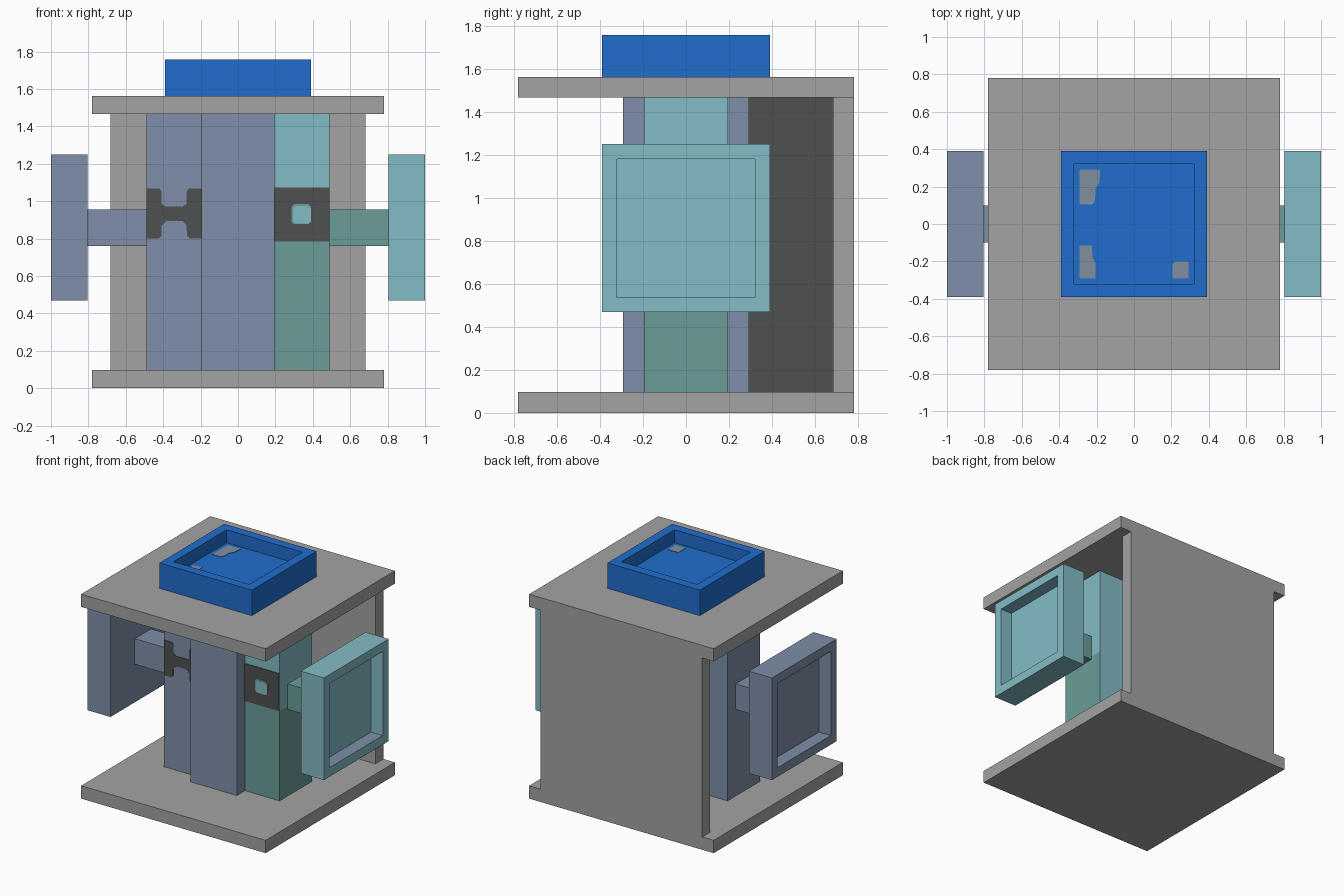
import bpy, bmesh
from mathutils import Vector

if "Cube" in bpy.data.objects:
    bpy.data.objects.remove(bpy.data.objects["Cube"])


def material(name, rgb):
    lin = [((c / 255 + 0.055) / 1.055) ** 2.4 for c in rgb] + [1.0]
    m = bpy.data.materials.new(name)
    m.use_nodes = True
    m.diffuse_color = lin
    m.node_tree.nodes["Principled BSDF"].inputs["Base Color"].default_value = lin
    return m


GREY = material("stone grey", (163, 163, 163))
SLATE = material("slate blue", (126, 143, 168))
TEAL = material("pale teal", (132, 188, 198))
SAGE = material("sage green", (107, 157, 152))
DARK = material("charcoal", (78, 81, 80))
BLUE = material("bright blue", (33, 109, 205))
WORN = material("worn blue grey", (130, 144, 160))


def finish(name, bm, mats):
    mesh = bpy.data.meshes.new(name)
    bm.to_mesh(mesh)
    bm.free()
    for m in mats:
        mesh.materials.append(m)
    ob = bpy.data.objects.new(name, mesh)
    bpy.context.collection.objects.link(ob)
    return ob


def box_mesh(lo, hi):
    bm = bmesh.new()
    bmesh.ops.create_cube(bm, size=1)
    for v in bm.verts:
        v.co = Vector([lo[i] + (v.co[i] + 0.5) * (hi[i] - lo[i]) for i in range(3)])
    bm.normal_update()
    return bm


def box(name, lo, hi, mat):
    return finish(name, box_mesh(lo, hi), [mat])


def tray(name, lo, hi, axis, mat, ledge=None):
    """Block with a square recess 0.1 deep in the face that points along axis."""
    bm = box_mesh(lo, hi)
    face = max(bm.faces, key=lambda f: f.normal.dot(Vector(axis)))
    bmesh.ops.inset_individual(bm, faces=[face], thickness=0.098, depth=0)
    walls = bmesh.ops.inset_individual(bm, faces=[face], thickness=0, depth=-0.1)["faces"]
    bm.normal_update()
    if ledge:
        for f in walls:
            if f.normal.z > 0.9:
                f.material_index = 1
    return finish(name, bm, [mat, ledge] if ledge else [mat])


def plate(name, outline, plane, level, mat, thick=0.006):
    """Thin painted plate: plane 'xz' faces the front, 'xy' faces up."""
    bm = bmesh.new()
    front = plane == "xz"
    n = Vector((0, -1, 0)) if front else Vector((0, 0, 1))
    verts = [bm.verts.new((a, level, b) if front else (a, b, level)) for a, b in outline]
    face = bm.faces.new(verts)
    top = bmesh.ops.extrude_face_region(bm, geom=[face], use_keep_orig=True)["geom"]
    bmesh.ops.translate(bm, vec=n * thick,
                        verts=[g for g in top if isinstance(g, bmesh.types.BMVert)])
    bmesh.ops.recalc_face_normals(bm, faces=bm.faces)
    return finish(name, bm, [mat])


# Casing: floor, roof and back wall
Z0, Z1 = 0.098, 1.465
box("base_slab", (-0.78, -0.78, 0), (0.78, 0.78, Z0), GREY)
box("top_slab", (-0.78, -0.78, Z1), (0.78, 0.78, 1.562), GREY)
box("back_wall", (-0.683, 0.683, Z0), (0.683, 0.78, Z1), GREY)

# Core, with a dark spine joining it to the back wall
box("core", (-0.195, -0.293, Z0), (0.195, 0.293, Z1), SLATE)
box("rear_spine", (-0.098, 0.293, Z0), (0.098, 0.683, Z1), DARK)

# Side columns
box("right_column", (-0.488, -0.195, Z0), (-0.195, 0.195, Z1), SLATE)
bm = box_mesh((0.195, -0.195, Z0), (0.488, 0.195, Z1))
bmesh.ops.bisect_plane(bm, geom=bm.verts[:] + bm.edges[:] + bm.faces[:],
                       plane_co=(0, 0, 0.785), plane_no=(0, 0, 1))
bm.normal_update()
for f in bm.faces:
    if f.calc_center_median().z < 0.785 and f.normal.y < 0.5:
        f.material_index = 1
finish("left_column", bm, [TEAL, SAGE])

# Arms and square side ports
for side, s, arm, port in (("left", 1, SAGE, TEAL), ("right", -1, SLATE, SLATE)):
    xa, xb = sorted((s * 0.488, s * 0.805))
    box(side + "_arm", (xa, -0.098, 0.76), (xb, 0.098, 0.955), arm)
    xa, xb = sorted((s * 0.805, s * 1.0))
    tray(side + "_port", (xa, -0.39, 0.468), (xb, 0.39, 1.249), (s, 0, 0), port, SLATE)

# Top port with worn patches on its floor
tray("top_port", (-0.39, -0.39, 1.562), (0.39, 0.39, 1.757), (0, 0, 1), BLUE)
patches = [
    [(-0.292, 0.105), (-0.22, 0.105), (-0.208, 0.13), (-0.205, 0.19), (-0.185, 0.22),
     (-0.18, 0.292), (-0.292, 0.292)],
    [(-0.292, -0.292), (-0.205, -0.292), (-0.205, -0.21), (-0.222, -0.18),
     (-0.225, -0.115), (-0.292, -0.115)],
    [(0.205, -0.292), (0.292, -0.292), (0.292, -0.2), (0.22, -0.2), (0.205, -0.215)],
]
for i, outline in enumerate(patches):
    plate(f"worn_patch_{i + 1}", outline, "xy", 1.657, WORN, 0.003)

# Dark notched panel on the right column
half = [(-0.488, 0.8), (-0.425, 0.8), (-0.41, 0.815), (-0.408, 0.87), (-0.385, 0.893), (-0.342, 0.895)]
half_top = [(-0.342, 0.973), (-0.385, 0.97), (-0.408, 0.985), (-0.408, 1.05), (-0.42, 1.068), (-0.488, 1.068)]


def mirrored(pts):
    return [(-0.683 - x, z) for x, z in reversed(pts[:-1] if pts is half else pts[1:])]


plate("right_panel", half + mirrored(half) + mirrored(half_top) + half_top, "xz", -0.195, DARK, 0.004)

# Dark panel with a small square window on the left column
plate("left_panel", [(0.195, 0.785), (0.488, 0.785), (0.488, 1.072), (0.195, 1.072)],
      "xz", -0.195, DARK, 0.004)


def rounded(x0, x1, z0, z1, c=0.014):
    return [(x0 + c, z0), (x1 - c, z0), (x1, z0 + c), (x1, z1 - c),
            (x1 - c, z1), (x0 + c, z1), (x0, z1 - c), (x0, z0 + c)]


plate("window_rim", rounded(0.285, 0.391, 0.878, 0.984), "xz", -0.199, SAGE, 0.002)
plate("window_pane", rounded(0.294, 0.39, 0.88, 0.974), "xz", -0.201, TEAL, 0.002)
